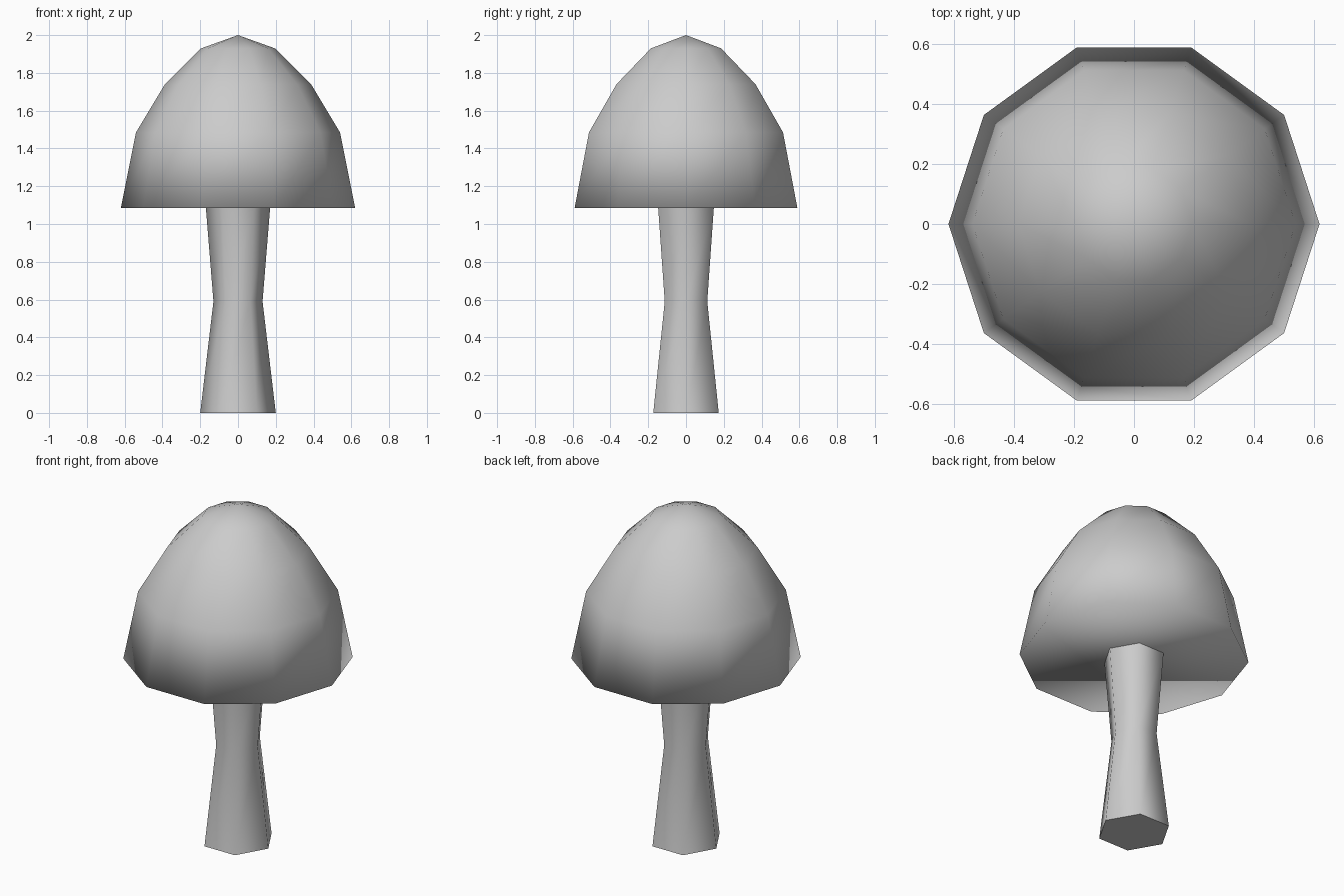
import bpy
import bmesh
from math import cos, sin, tau

cube = bpy.data.objects.get("Cube")
if cube:
    bpy.data.objects.remove(cube, do_unlink=True)

GREY = (0.6, 0.6, 0.6, 1.0)
grey = bpy.data.materials.new("plain_grey")
grey.use_nodes = True
grey.diffuse_color = GREY
grey.node_tree.nodes["Principled BSDF"].inputs["Base Color"].default_value = GREY


def lathe(name, sides, profile, apex=None, flat_ends=False):
    """Stack polygon rings of (radius, height), closing the top with a disc or a point."""
    bm = bmesh.new()
    rings = [[bm.verts.new((r * cos(tau * i / sides), r * sin(tau * i / sides), z))
              for i in range(sides)] for r, z in profile]
    for low, high in zip(rings, rings[1:]):
        for i in range(sides):
            j = (i + 1) % sides
            bm.faces.new((low[i], low[j], high[j], high[i]))
    ends = [bm.faces.new(rings[0][::-1])]
    top = rings[-1]
    if apex is None:
        ends.append(bm.faces.new(top))
    else:
        tip = bm.verts.new((0, 0, apex))
        for i in range(sides):
            bm.faces.new((top[i], top[(i + 1) % sides], tip))
    for face in bm.faces:
        face.smooth = not (flat_ends and face in ends)
    mesh = bpy.data.meshes.new(name)
    bm.to_mesh(mesh)
    bm.free()
    mesh.materials.append(grey)
    obj = bpy.data.objects.new(name, mesh)
    bpy.context.collection.objects.link(obj)
    return obj


# Waisted six-sided stem with crisp ends
lathe("mushroom_stem", 6, [(0.2, 0), (0.13, 0.59), (0.17, 1.085)], flat_ends=True)

# Ten-sided domed cap, smooth all over including the flat underside
lathe("mushroom_cap", 10,
      [(0.62, 1.085), (0.54, 1.485), (0.387, 1.74), (0.195, 1.93)], apex=2.0)
